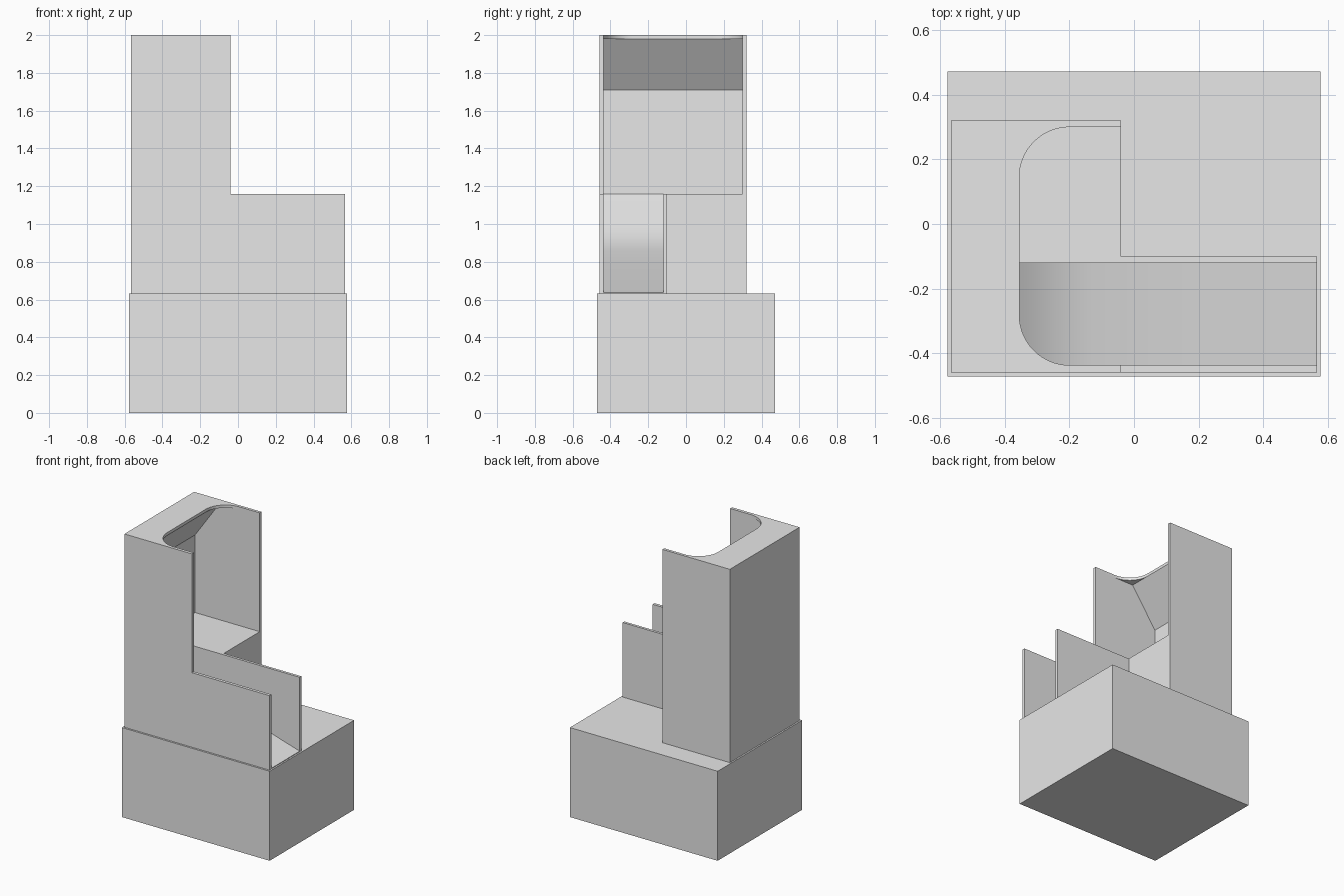
import bpy, bmesh, math

if "Cube" in bpy.data.objects:
    bpy.data.objects.remove(bpy.data.objects["Cube"])

grey = bpy.data.materials.new("plain_grey")
grey.diffuse_color = (0.8, 0.8, 0.8, 1)
grey.use_nodes = True
grey.node_tree.nodes["Principled BSDF"].inputs["Base Color"].default_value = grey.diffuse_color

# Main levels and wall planes
FLOOR, DECK, LIP, TOP = 0.633, 1.16, 1.98, 2.0
LEFT, MOUTH, RIGHT = -0.567, -0.04, 0.567
FRONT, BACK, T = -0.459, 0.32, 0.022
IN_LEFT, IN_FRONT, IN_BACK = LEFT + T, FRONT + T, BACK - 0.02


def prism(name, points, lo, hi, axis, smooth=False):
    """Extrude an outline: axis 'y' takes (x, z) points, axis 'z' takes (x, y)."""
    bm = bmesh.new()
    verts = [bm.verts.new((a, lo, b) if axis == 'y' else (a, b, lo)) for a, b in points]
    face = bm.faces.new(verts)
    ext = bmesh.ops.extrude_face_region(bm, geom=[face])
    moved = [v for v in ext["geom"] if isinstance(v, bmesh.types.BMVert)]
    bmesh.ops.translate(bm, verts=moved, vec=(0, hi - lo, 0) if axis == 'y' else (0, 0, hi - lo))
    bmesh.ops.recalc_face_normals(bm, faces=bm.faces[:])
    mesh = bpy.data.meshes.new(name)
    bm.to_mesh(mesh)
    bm.free()
    mesh.materials.append(grey)
    obj = bpy.data.objects.new(name, mesh)
    bpy.context.collection.objects.link(obj)
    if smooth:
        bpy.ops.object.select_all(action='DESELECT')
        obj.select_set(True)
        bpy.context.view_layer.objects.active = obj
        bpy.ops.object.shade_smooth_by_angle(angle=math.radians(30))
    return obj


def rect(x0, x1, y0, y1):
    return [(x0, y0), (x1, y0), (x1, y1), (x0, y1)]


# Plinth
prism("base", rect(-0.578, 0.578, -0.472, 0.472), 0, FLOOR, 'z')

# Stepped front wall and tall back wall
prism("front_wall", [(LEFT, FLOOR), (RIGHT, FLOOR), (RIGHT, DECK), (MOUTH, DECK),
                     (MOUTH, LIP), (LEFT, LIP)], FRONT, IN_FRONT, 'y')
prism("back_wall", rect(LEFT, MOUTH, FLOOR, LIP), IN_BACK, BACK, 'y')

# Left wall with the sloped underside leaning out to the lip
prism("left_wall", [(LEFT, FLOOR), (IN_LEFT, FLOOR), (IN_LEFT, 1.71), (-0.355, LIP),
                    (LEFT, LIP)], IN_FRONT, IN_BACK, 'y')

# Thin top plate with a round-cornered opening
R, CUT = 0.155, -0.355
outline = [(MOUTH, FRONT), (MOUTH, IN_FRONT)]
for cy, start in ((IN_FRONT + R, 270), (IN_BACK - R, 180)):
    for i in range(17):
        a = math.radians(start - 90 * i / 16)
        outline.append((CUT + R + R * math.cos(a), cy + R * math.sin(a)))
outline += [(MOUTH, IN_BACK), (MOUTH, BACK), (LEFT, BACK), (LEFT, FRONT)]
prism("top_plate", outline, LIP, TOP, 'z', smooth=True)

# Raised platform joined to the inner side wall of the slide
prism("platform", [(IN_LEFT, -0.12), (RIGHT, -0.12), (RIGHT, -0.101), (MOUTH, -0.101),
                   (MOUTH, IN_BACK), (IN_LEFT, IN_BACK)], FLOOR, DECK, 'z')

# Slide: steep start easing into a shallow run
slope = [(IN_LEFT, DECK), (-0.36, 1.0), (-0.32, 0.967), (-0.27, 0.931), (-0.21, 0.896),
         (-0.13, 0.861), (0.10, 0.784), (0.42, 0.681), (RIGHT, 0.638)]
prism("slide", [(RIGHT, FLOOR), (IN_LEFT, FLOOR)] + slope, IN_FRONT, -0.12, 'y', smooth=True)
